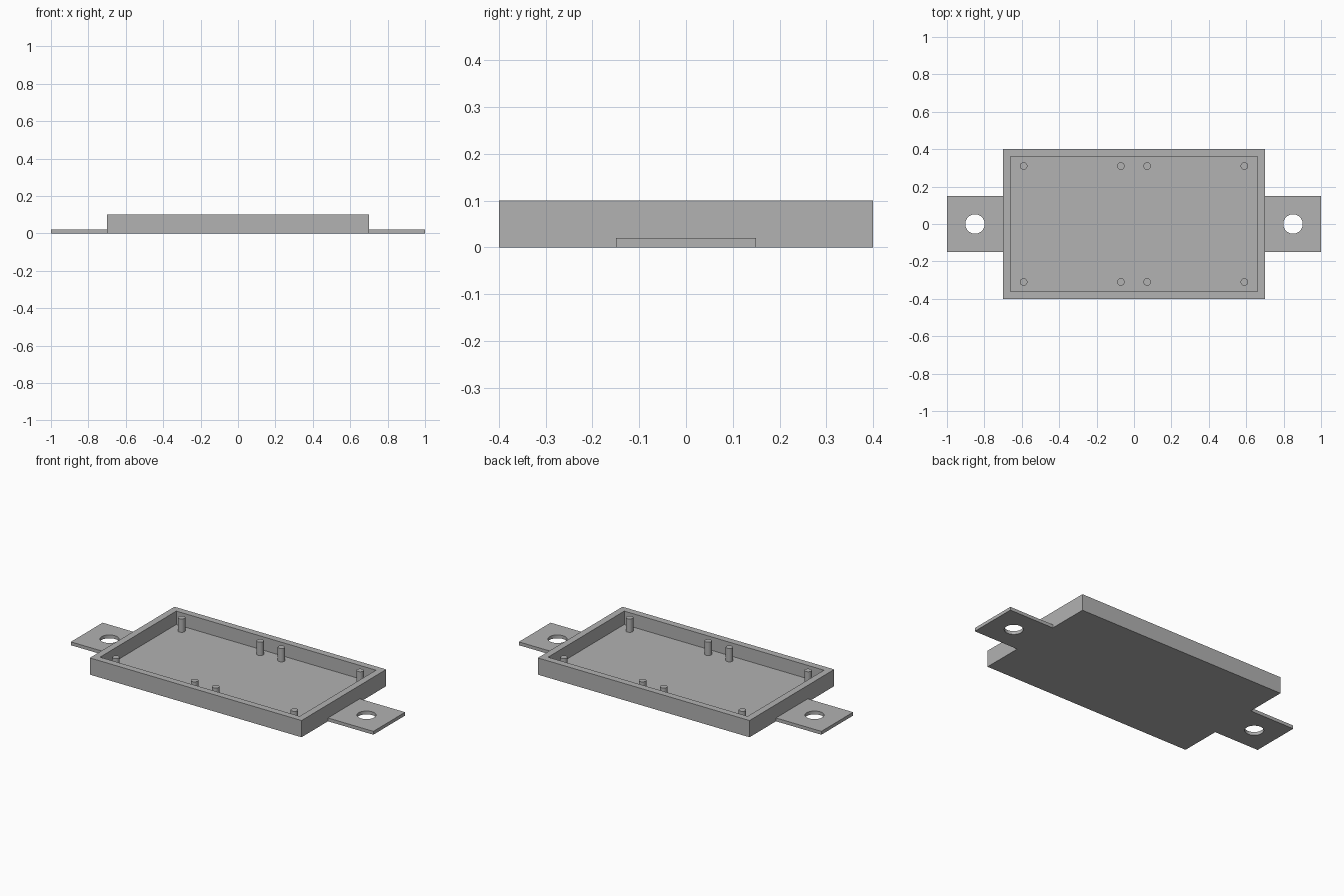
import bpy
import bmesh
from mathutils import Matrix

cube = bpy.data.objects.get("Cube")
if cube:
    bpy.data.objects.remove(cube, do_unlink=True)

grey = bpy.data.materials.new("plain_grey")
grey.use_nodes = True
colour = (0.445, 0.445, 0.445, 1)
grey.diffuse_color = colour
grey.node_tree.nodes["Principled BSDF"].inputs["Base Color"].default_value = colour

# Shared dimensions
HALF_X, HALF_Y, HEIGHT = 0.7, 0.4, 0.1
WALL, FLOOR = 0.04, 0.02
TAB_HALF_Y, HOLE_R, PEG_R = 0.15, 0.052, 0.02


def finish(name, bm):
    mesh = bpy.data.meshes.new(name)
    bm.to_mesh(mesh)
    bm.free()
    mesh.materials.append(grey)
    obj = bpy.data.objects.new(name, mesh)
    bpy.context.collection.objects.link(obj)
    return obj


def box(name, low, high):
    bm = bmesh.new()
    size = [b - a for a, b in zip(low, high)]
    mid = [(a + b) / 2 for a, b in zip(low, high)]
    bmesh.ops.create_cube(bm, size=1, matrix=Matrix.Translation(mid) @ Matrix.Diagonal((*size, 1)))
    return finish(name, bm)


def cylinder(name, x, y, radius, bottom, top):
    bm = bmesh.new()
    bmesh.ops.create_cone(bm, cap_ends=True, segments=32, radius1=radius, radius2=radius,
                          depth=top - bottom,
                          matrix=Matrix.Translation((x, y, (bottom + top) / 2)))
    return finish(name, bm)


def smooth(obj):
    bpy.ops.object.select_all(action='DESELECT')
    obj.select_set(True)
    bpy.context.view_layer.objects.active = obj
    bpy.ops.object.shade_smooth_by_angle()


def cut(obj, cutter):
    # Apply the boolean, then discard the cutter
    mod = obj.modifiers.new("cut", 'BOOLEAN')
    mod.operation = 'DIFFERENCE'
    mod.solver = 'EXACT'
    mod.object = cutter
    bpy.context.view_layer.objects.active = obj
    bpy.ops.object.modifier_apply(modifier=mod.name)
    bpy.data.objects.remove(cutter, do_unlink=True)


# Open tray with a thin floor
tray = box("tray", (-HALF_X, -HALF_Y, 0), (HALF_X, HALF_Y, HEIGHT))
cut(tray, box("cavity_cutter", (WALL - HALF_X, WALL - HALF_Y, FLOOR),
              (HALF_X - WALL, HALF_Y - WALL, HEIGHT * 2)))

# Mounting tabs with screw holes
for side, label in ((-1, "right"), (1, "left")):
    ends = sorted((side * HALF_X, side))
    tab = box(label + "_mounting_tab", (ends[0], -TAB_HALF_Y, 0), (ends[1], TAB_HALF_Y, FLOOR))
    cut(tab, cylinder("hole_cutter", side * 0.85, 0, HOLE_R, -FLOOR, FLOOR * 2))
    smooth(tab)

# Support pegs standing on the floor
for row, y in (("front", -0.31), ("back", 0.31)):
    for column, x in (("right_outer", -0.59), ("right_inner", -0.07),
                      ("left_inner", 0.07), ("left_outer", 0.59)):
        smooth(cylinder(f"{row}_{column}_peg", x, y, PEG_R, FLOOR, HEIGHT))
